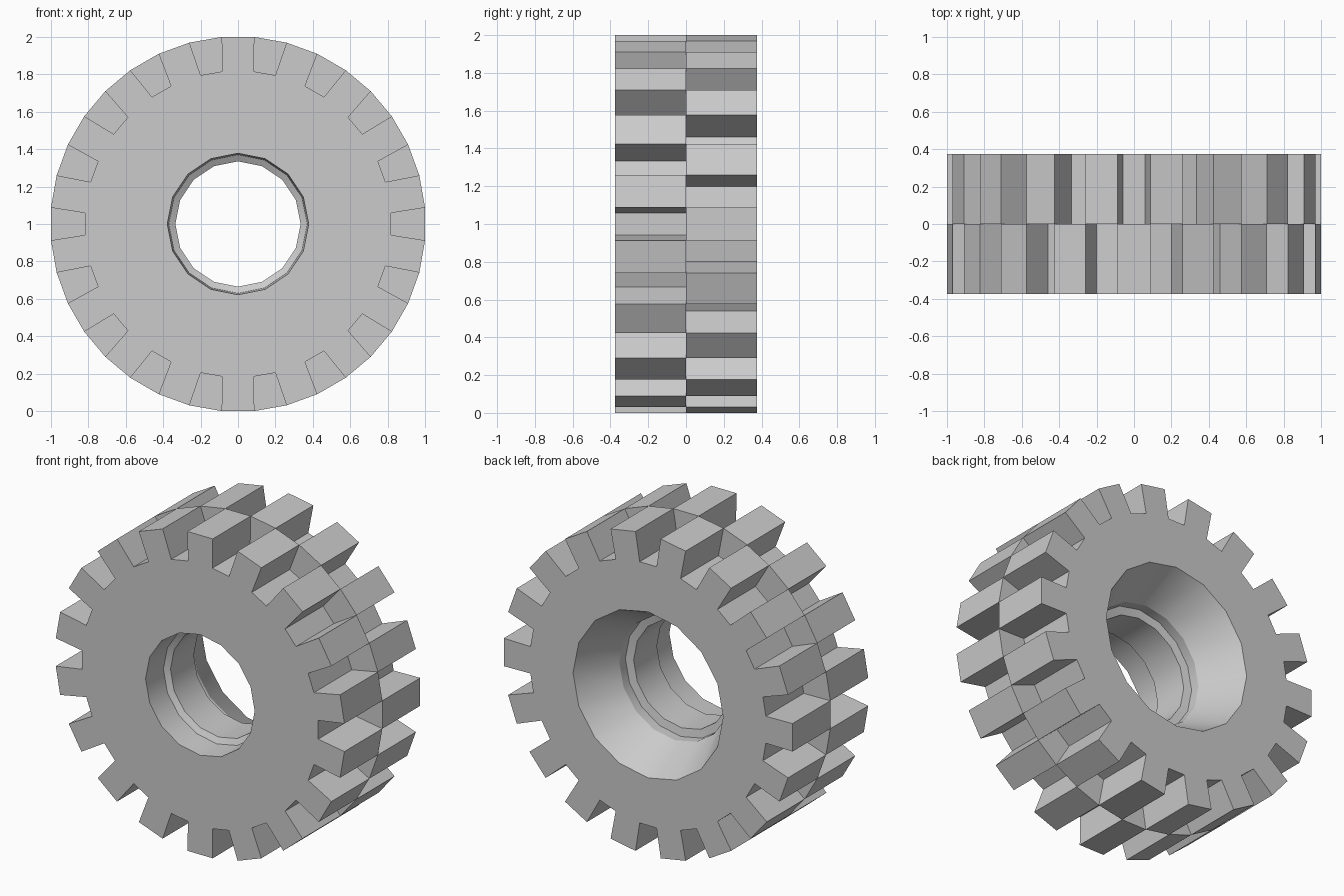
import bpy, bmesh, math
from mathutils import Vector

cube = bpy.data.objects.get("Cube")
if cube:
    bpy.data.objects.remove(cube, do_unlink=True)

HALF = 0.375          # half of the tyre width
TEETH = 18
STEP = 360 / TEETH
R_TIP = 1 / math.cos(math.radians(5))
R_FLOOR = 0.82
BORE_SIDES = 16
# Bore outline as (radius, y), from back to front
BORE = [(0.52, HALF), (0.385, 0.11), (0.385, 0.05), (0.335, 0.04),
        (0.335, -0.19), (0.37, -0.21), (0.378, -HALF)]

grey = bpy.data.materials.new("light_grey")
grey.use_nodes = True
grey.diffuse_color = (0.6, 0.6, 0.6, 1)
grey.node_tree.nodes["Principled BSDF"].inputs["Base Color"].default_value = (0.6, 0.6, 0.6, 1)

bm = bmesh.new()


def polar(r, deg, y):
    a = math.radians(deg)
    return bm.verts.new((r * math.sin(a), y, 1 + r * math.cos(a)))


def turn(faces, sign):
    """Make flat faces look along sign * y."""
    for f in faces:
        f.normal_update()
        if f.normal.y * sign < 0:
            f.normal_flip()


def skin(a, b):
    """Join two rings with quads."""
    n = len(a)
    return [bm.faces.new((a[i], a[(i + 1) % n], b[(i + 1) % n], b[i])) for i in range(n)]


def tread_ring(y, phase):
    """Toothed outline: four points for each tooth."""
    corners = [(R_FLOOR, -5.9), (R_TIP, -5), (R_TIP, 5), (R_FLOOR, 5.9)]
    return [polar(r, k * STEP + phase + d, y) for k in range(TEETH) for r, d in corners]


# Bore through the middle
rings = [[polar(r, i * 360 / BORE_SIDES, y) for i in range(BORE_SIDES)] for r, y in BORE]
for a, b in zip(rings, rings[1:]):
    skin(a, b)

# Two rows of teeth, the back row turned by half a step
for sign, phase, hole in ((-1, 0, rings[-1]), (1, STEP / 2, rings[0])):
    outer, middle = tread_ring(sign * HALF, phase), tread_ring(0, phase)
    skin(outer, middle) if sign < 0 else skin(middle, outer)
    # inner ends of the teeth
    turn([bm.faces.new(middle[i:i + 4]) for i in range(0, len(middle), 4)], -sign)
    # side wall with the hole left open
    edges = []
    for loop in (outer, hole):
        for i, v in enumerate(loop):
            w = loop[(i + 1) % len(loop)]
            edges.append(bm.edges.get((v, w)) or bm.edges.new((v, w)))
    wall = bmesh.ops.triangle_fill(bm, edges=edges, use_beauty=True, normal=Vector((0, sign, 0)))
    turn([f for f in wall["geom"] if isinstance(f, bmesh.types.BMFace)], sign)

mesh = bpy.data.meshes.new("tyre")
bm.to_mesh(mesh)
bm.free()
mesh.materials.append(grey)
tyre = bpy.data.objects.new("tyre", mesh)
bpy.context.collection.objects.link(tyre)
bpy.context.view_layer.objects.active = tyre
tyre.select_set(True)
bpy.ops.object.shade_smooth_by_angle(angle=math.radians(25))
